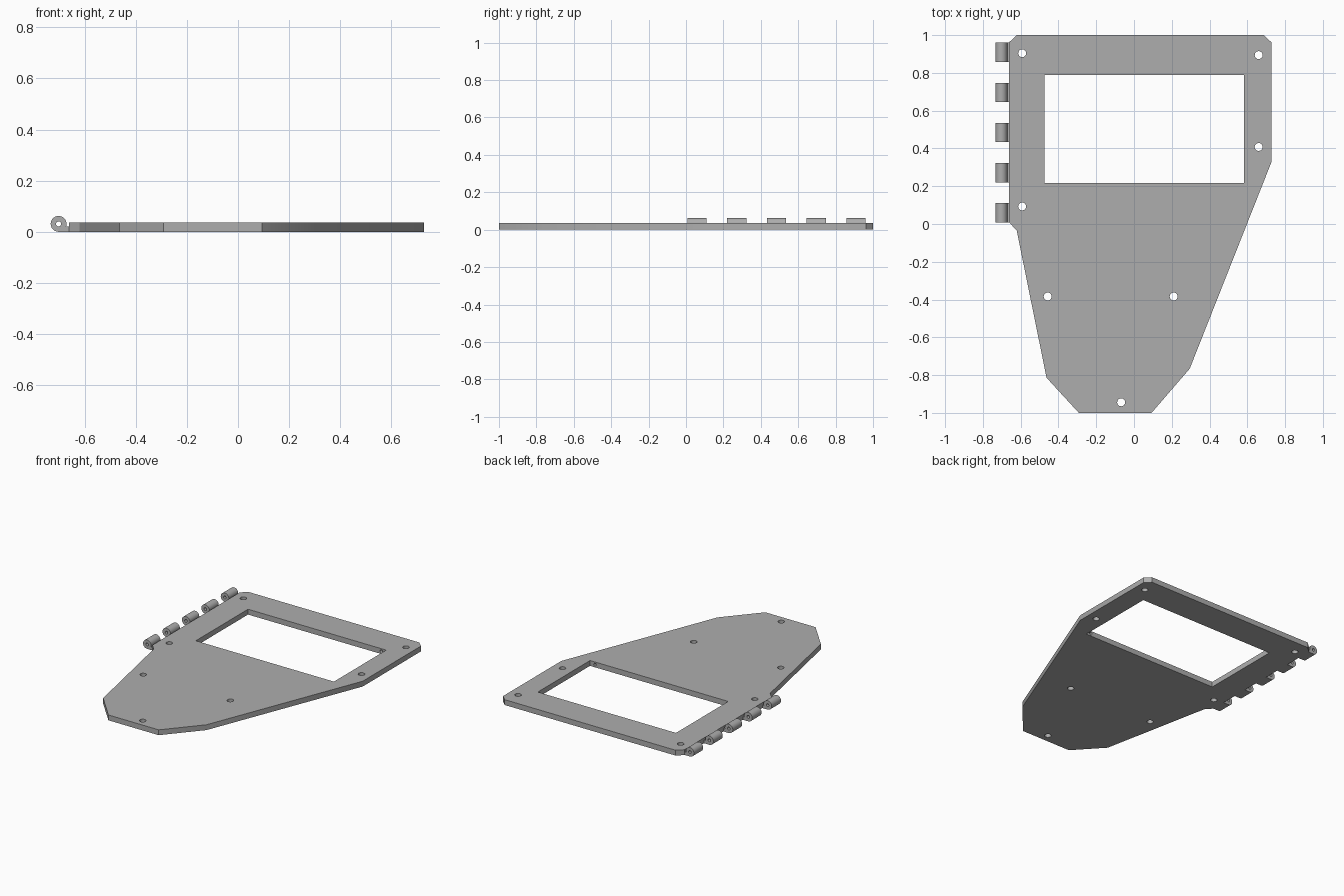
import bpy, bmesh, math
from mathutils import Vector

cube = bpy.data.objects.get("Cube")
if cube:
    bpy.data.objects.remove(cube)

grey = bpy.data.materials.new("plain_grey")
grey.use_nodes = True
GREY = (0.42, 0.42, 0.42, 1)
grey.diffuse_color = GREY
grey.node_tree.nodes["Principled BSDF"].inputs["Base Color"].default_value = GREY


def prism(name, outline, start, end, along="z"):
    """Extrude a flat outline between two positions along z or y."""
    def place(a, b, t):
        return Vector((a, b, t) if along == "z" else (a, t, b))
    bm = bmesh.new()
    face = bm.faces.new([bm.verts.new(place(a, b, start)) for a, b in outline])
    grown = bmesh.ops.extrude_face_region(bm, geom=[face])
    moved = [v for v in grown["geom"] if isinstance(v, bmesh.types.BMVert)]
    bmesh.ops.translate(bm, verts=moved, vec=place(0, 0, end - start))
    bmesh.ops.recalc_face_normals(bm, faces=bm.faces)
    mesh = bpy.data.meshes.new(name)
    bm.to_mesh(mesh)
    bm.free()
    mesh.materials.append(grey)
    obj = bpy.data.objects.new(name, mesh)
    bpy.context.collection.objects.link(obj)
    return obj


def arc(a, b, radius, first=0, last=360, steps=24):
    """Points on an arc; a full circle leaves out the repeated end point."""
    count = steps if last - first == 360 else steps + 1
    angles = [math.radians(first + (last - first) * i / steps) for i in range(count)]
    return [(a + radius * math.cos(t), b + radius * math.sin(t)) for t in angles]


def cut(obj, cutters):
    """Subtract the cutters, apply the result and remove the cutters."""
    for cutter in cutters:
        cutter.hide_render = True
        mod = obj.modifiers.new("cut", "BOOLEAN")
        mod.operation, mod.solver, mod.object = "DIFFERENCE", "EXACT", cutter
    bpy.context.view_layer.update()
    graph = bpy.context.evaluated_depsgraph_get()
    mesh = bpy.data.meshes.new_from_object(obj.evaluated_get(graph))
    obj.modifiers.clear()
    obj.data = mesh
    for cutter in cutters:
        bpy.data.objects.remove(cutter)


def smooth(obj):
    bpy.ops.object.select_all(action="DESELECT")
    obj.select_set(True)
    bpy.context.view_layer.objects.active = obj
    bpy.ops.object.shade_smooth_by_angle(angle=math.radians(30))


# Flat plate with chamfered corners and a tapered front
THICK = 0.037
plate = prism("plate", [
    (-0.621, 1), (0.688, 1), (0.727, 0.962), (0.727, 0.326), (0.295, -0.766),
    (0.093, -1), (-0.292, -1), (-0.463, -0.814), (-0.621, -0.034),
    (-0.661, 0.008), (-0.661, 0.962)], 0, THICK)

# Rectangular window
left, right, front, back = -0.475, 0.583, 0.217, 0.788
cutters = [prism("window_cutter", [(left, front), (right, front), (right, back), (left, back)],
                 -0.1, 0.1)]

# Screw holes
for x, y in [(-0.592, 0.904), (0.66, 0.894), (0.66, 0.408), (-0.592, 0.093),
             (-0.457, -0.384), (0.21, -0.384), (-0.068, -0.944)]:
    cutters.append(prism("screw_cutter", arc(x, y, 0.021), -0.1, 0.1))

# Small pivot holes in the front and back walls of the window
cutters.append(prism("pivot_cutter", arc(0.545, THICK / 2, 0.01, steps=16),
                     front - 0.04, back + 0.04, "y"))
cut(plate, cutters)
smooth(plate)

# Hinge knuckles: rolled barrel with a foot joining the plate edge
AXIS_X, RADIUS = -0.702, 0.031
profile = arc(AXIS_X, RADIUS, RADIUS, -20, 270, 28) + [(-0.661, 0), (-0.661, 0.02)]
for i in range(5):
    y = 0.008 + 0.2125 * i
    knuckle = prism(f"hinge_knuckle_{i + 1}", profile, y, y + 0.102, "y")
    cut(knuckle, [prism("pin_cutter", arc(AXIS_X, RADIUS, 0.01, steps=16), y - 0.1, y + 0.2, "y")])
    smooth(knuckle)
